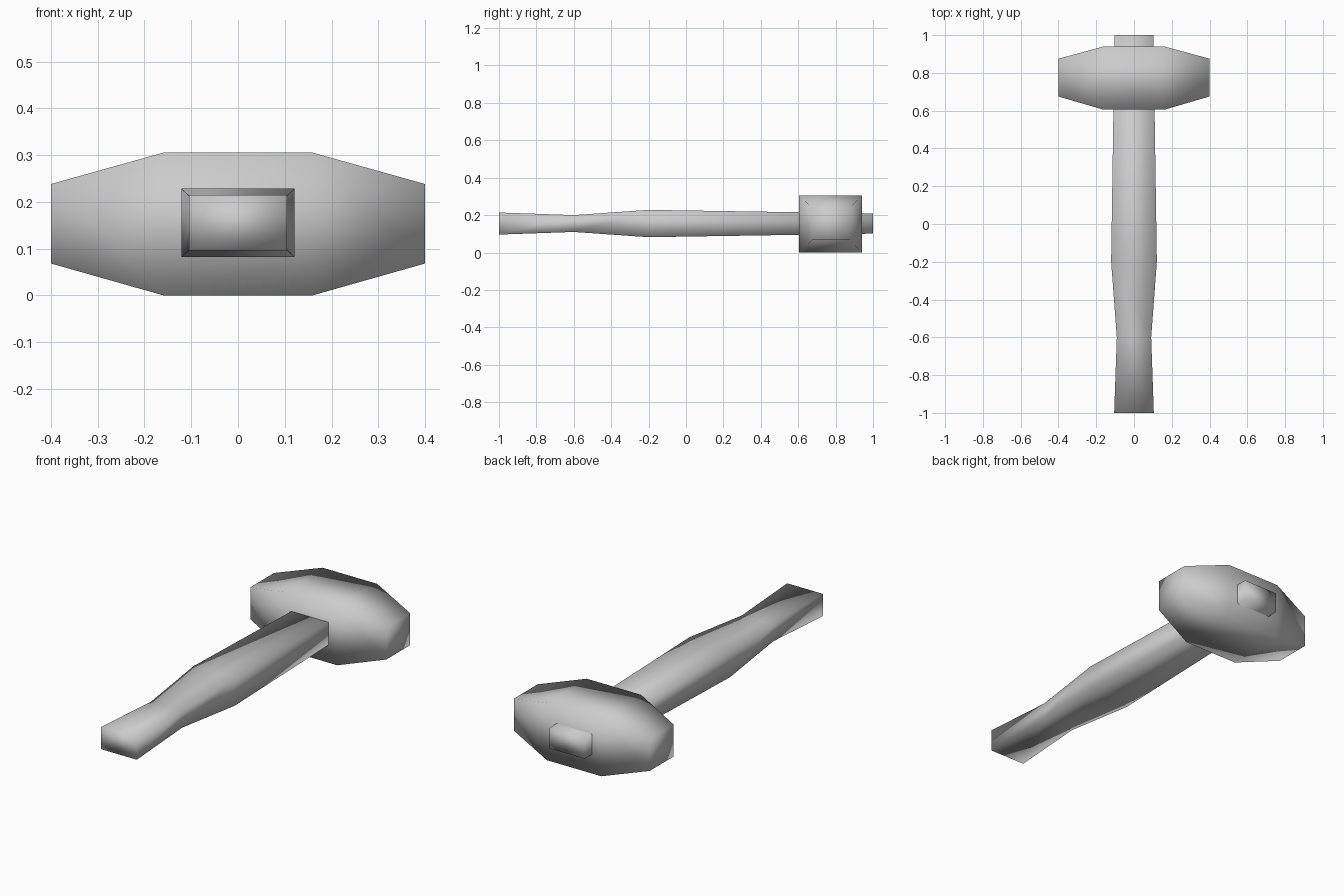
import bpy
import bmesh
from mathutils import Vector

cube = bpy.data.objects.get("Cube")
if cube:
    bpy.data.objects.remove(cube, do_unlink=True)

GREY = (0.6, 0.6, 0.6, 1)
grey = bpy.data.materials.new("plain grey")
grey.use_nodes = True
grey.diffuse_color = GREY
grey.node_tree.nodes["Principled BSDF"].inputs["Base Color"].default_value = GREY


def loft(name, sections, place):
    """Skin a row of rectangular sections (station, low u, high u, low v, high v)."""
    bm = bmesh.new()
    rings = [[bm.verts.new(place(s, u, v)) for u, v in
              ((u0, v0), (u1, v0), (u1, v1), (u0, v1))]
             for s, u0, u1, v0, v1 in sections]
    for a, b in zip(rings, rings[1:]):
        for i in range(4):
            j = (i + 1) % 4
            bm.faces.new((a[i], a[j], b[j], b[i]))
    bm.faces.new(rings[0])
    bm.faces.new(rings[-1])
    bmesh.ops.recalc_face_normals(bm, faces=bm.faces)
    for f in bm.faces:
        f.smooth = True
    mesh = bpy.data.meshes.new(name)
    bm.to_mesh(mesh)
    bm.free()
    mesh.materials.append(grey)
    obj = bpy.data.objects.new(name, mesh)
    bpy.context.collection.objects.link(obj)
    return obj


# Head: a block tapering to both striking faces
end, middle = (0.675, 0.875, 0.068, 0.238), (0.605, 0.94, 0, 0.305)
loft("hammer_head",
     [(-0.4, *end), (-0.16, *middle), (0.16, *middle), (0.4, *end)],
     lambda s, u, v: Vector((s, u, v)))

# Handle: waisted grip, swelling, then a straight run through the head
profile = [(-1, 0.105, 0.059), (-0.6, 0.091, 0.045), (-0.2, 0.121, 0.073),
           (1, 0.103, 0.054)]
loft("handle",
     [(y, -w, w, 0.155 - h, 0.155 + h) for y, w, h in profile],
     lambda s, u, v: Vector((u, s, v)))
